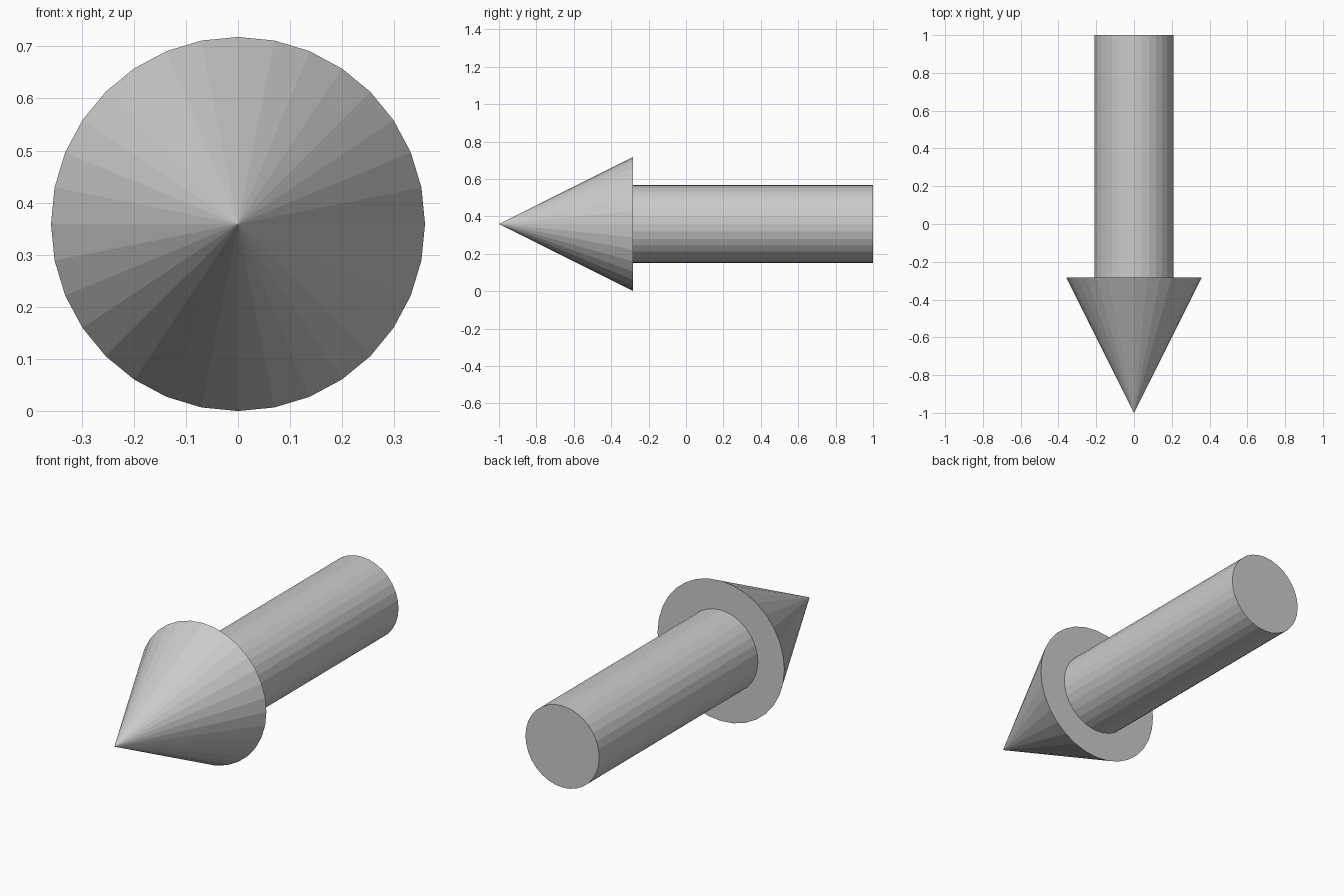
import bpy
from math import pi

if "Cube" in bpy.data.objects:
    bpy.data.objects.remove(bpy.data.objects["Cube"])

R = 0.359        # arrowhead radius, also the axis height
SHAFT_R = 0.209
BASE_Y = -0.283  # where head meets shaft
SIDES = 32


def add_part(name, r_base, r_tip, y_back, y_front):
    """Flat-faced cone or cylinder lying along y, tip toward -y."""
    bpy.ops.mesh.primitive_cone_add(
        vertices=SIDES, radius1=r_base, radius2=r_tip,
        depth=y_back - y_front,
        location=(0, (y_back + y_front) / 2, R),
        rotation=(pi / 2, 0, 0))
    obj = bpy.context.object
    obj.name = name
    return obj


# Pointed head
add_part("arrow_head", R, 0, BASE_Y, -1)
# Round shaft
add_part("arrow_shaft", SHAFT_R, SHAFT_R, 1, BASE_Y)
